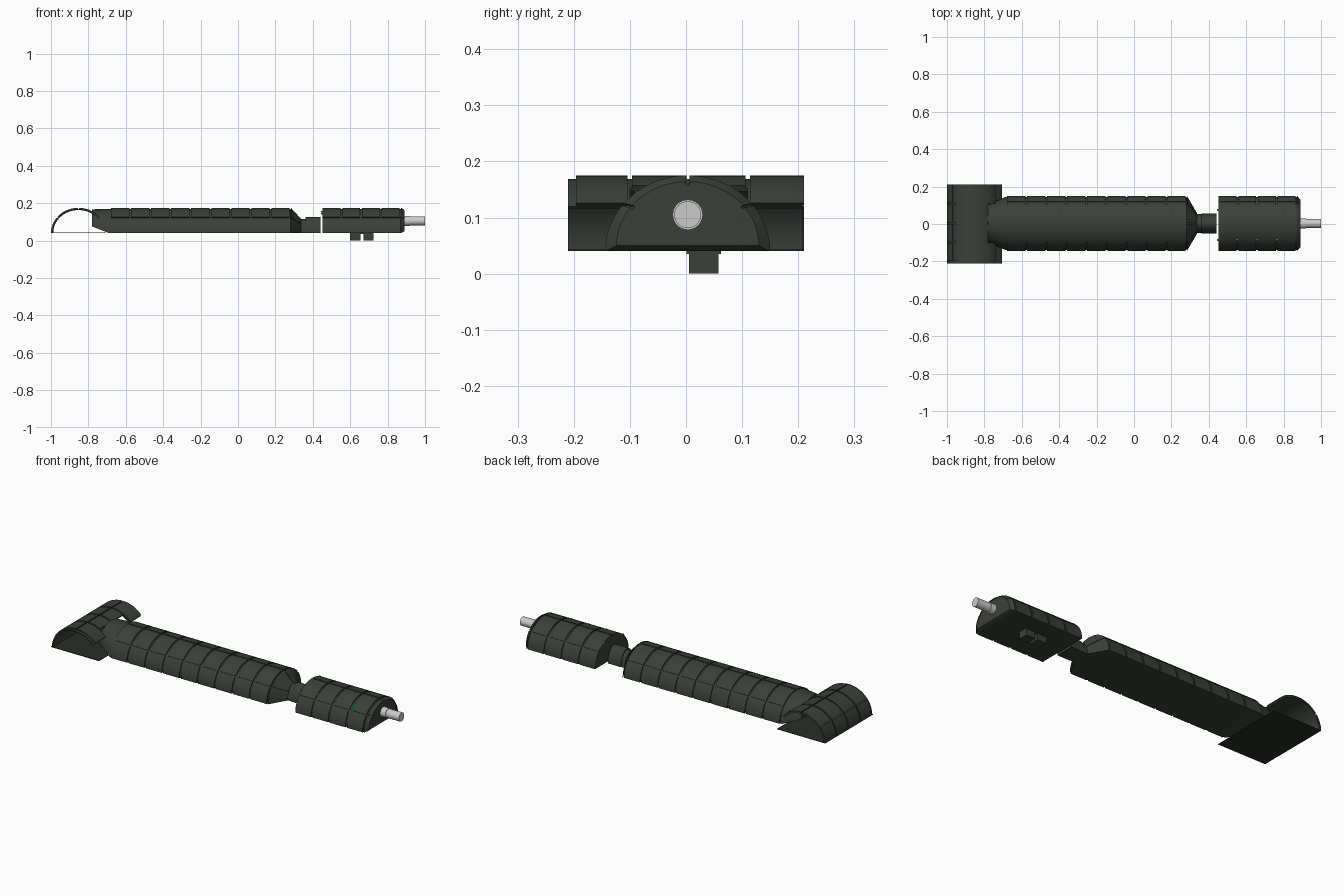
import bpy, bmesh, math
from mathutils import Matrix

cube = bpy.data.objects.get("Cube")
if cube:
    bpy.data.objects.remove(cube)


def material(name, colour, rough=0.6):
    m = bpy.data.materials.new(name)
    m.use_nodes = True
    m.diffuse_color = (*colour, 1)
    node = m.node_tree.nodes["Principled BSDF"]
    node.inputs["Base Color"].default_value = (*colour, 1)
    node.inputs["Roughness"].default_value = rough
    return m


HULL = material("dark olive grey", (0.042, 0.051, 0.040))
CORE = material("near black olive", (0.022, 0.027, 0.021))
STEEL = material("light grey", (0.6, 0.6, 0.6))
GLOW = material("bright green", (0.0, 0.6, 0.02))

GROUND = 0.04           # underside of the modules
HW, H = 0.147, 0.135    # outer half width and height of a module
SKIN = 0.006            # plate thickness
SEAMS = (0, 38, 90, 142, 180)
MID = 0.003


def arc(hw, h, base, a0=0, a1=180):
    """Points along an elliptical arch, as (sideways, height)."""
    n = max(3, round((a1 - a0) / 6))
    angles = [math.radians(a0 + (a1 - a0) * i / n) for i in range(n + 1)]
    return [(hw * math.cos(a), base + h * math.sin(a)) for a in angles]


def loft(bm, stations, axis="x", centre=MID):
    """Skin closed profiles given as (position, points) and cap both ends."""
    rows = []
    for u, pts in stations:
        place = (lambda s, z: (u, centre + s, z)) if axis == "x" else (lambda s, z: (centre + s, u, z))
        rows.append([bm.verts.new(place(s, z)) for s, z in pts])
    count = len(rows[0])
    for r, q in zip(rows, rows[1:]):
        for i in range(count):
            j = (i + 1) % count
            bm.faces.new((r[i], r[j], q[j], q[i]))
    bm.faces.new(rows[0])
    bm.faces.new(rows[-1])


def finish(bm, name, mat):
    bmesh.ops.recalc_face_normals(bm, faces=bm.faces)
    mesh = bpy.data.meshes.new(name)
    bm.to_mesh(mesh)
    bm.free()
    mesh.materials.append(mat)
    ob = bpy.data.objects.new(name, mesh)
    bpy.context.collection.objects.link(ob)
    bpy.ops.object.select_all(action="DESELECT")
    ob.select_set(True)
    bpy.context.view_layer.objects.active = ob
    bpy.ops.object.shade_smooth_by_angle(angle=math.radians(30))
    return ob


def core(name, sections, mat=CORE):
    bm = bmesh.new()
    loft(bm, [(x, arc(hw, h, base)) for x, hw, h, base in sections])
    return finish(bm, name, mat)


def plate(bm, ends, a0, a1, axis="x", centre=MID):
    """One curved plate between two sections (position, hw, h, base)."""
    stations = []
    for u, hw, h, base in ends:
        outer = arc(hw, h, base, a0, a1)
        inner = arc(hw - SKIN, h - SKIN, base, a0, a1)
        stations.append((u, outer + inner[::-1]))
    loft(bm, stations, axis, centre)


def seam_pairs():
    for a, b in zip(SEAMS, SEAMS[1:]):
        yield a + (1.3 if a else 0), b - (1.3 if b < 180 else 0)


def plated(name, edges, end):
    """Rings of four plates each, closed by a tapered ring."""
    bm = bmesh.new()
    for a0, a1 in seam_pairs():
        for x0, x1 in zip(edges, edges[1:]):
            plate(bm, [(x0 + .005, HW, H, GROUND), (x1 - .005, HW, H, GROUND)], a0, a1)
        plate(bm, [(edges[-1] + .003, HW, H, GROUND), end], a0, a1)
    return finish(bm, name, HULL)


def box(name, mat, lo, hi):
    bm = bmesh.new()
    size = [b - a for a, b in zip(lo, hi)]
    mid = [(a + b) / 2 for a, b in zip(lo, hi)]
    bmesh.ops.create_cube(bm, size=1, matrix=Matrix.Translation(mid) @ Matrix.Diagonal((*size, 1)))
    return finish(bm, name, mat)


def rod(name, mat, x0, x1, radius, z):
    bm = bmesh.new()
    turn = Matrix.Translation(((x0 + x1) / 2, MID, z)) @ Matrix.Rotation(math.pi / 2, 4, "Y")
    bmesh.ops.create_cone(bm, cap_ends=True, segments=24, radius1=radius, radius2=radius,
                          depth=x1 - x0, matrix=turn)
    return finish(bm, name, mat)


# Long main hull with a necked end inside the cross module
cw, ch = HW - SKIN, H - SKIN
core("main_hull_core", [(-.78, .1, .092, .075), (-.69, cw, ch, GROUND),
                        (.28, cw, ch, GROUND), (.335, .049, .07, GROUND)], HULL)
plated("main_hull_plates", [-.683 + .107 * i for i in range(10)], (.337, .055, .076, GROUND))

# Connecting neck
core("connecting_neck", [(.32, .05, .075, GROUND), (.36, .05, .075, GROUND),
                         (.36, .053, .085, GROUND), (.44, .053, .085, GROUND)], HULL)

# Rear module
core("rear_module_core", [(.453, cw, ch, GROUND), (.87, cw, ch, GROUND),
                          (.888, .122, .108, .05)], HULL)
plated("rear_module_plates", [.447 + .1055 * i for i in range(5)], (.89, .127, .114, .05))

# Nozzle
rod("nozzle_collar", STEEL, .87, .92, .027, .105)
rod("nozzle", STEEL, .91, 1.0, .024, .105)

# Open cross module: the low plates facing the main hull are left out
CX = -.853
box("cross_module_floor", CORE, (-1, -.21, GROUND), (-.705, .21, GROUND + .003))
liner, skin = bmesh.new(), bmesh.new()
rings = [-.2, -.1, .005, .11, .21]
for y0, y1, start in ((-.21, -.1, 38), (-.1, .11, 60), (.11, .208, 38)):
    plate(liner, [(y0, cw, ch, GROUND), (y1, cw, ch, GROUND)], start, 180, "y", CX)
for i, (y0, y1) in enumerate(zip(rings, rings[1:])):
    for a0, a1 in list(seam_pairs())[1:]:
        if i in (1, 2):
            a0 = max(a0, 60)
        plate(skin, [(y0 + .004, HW, H, GROUND), (y1 - .004 * (i < 3), HW, H, GROUND)], a0, a1, "y", CX)
finish(liner, "cross_module_liner", HULL)
finish(skin, "cross_module_plates", HULL)

# Belly clamps under the rear module
box("clamp_base", HULL, (.6, .001, .035), (.725, .062, .042))
for i, x in enumerate((.6, .67)):
    box(f"belly_clamp_{i + 1}", HULL, (x, .005, 0), (x + .055, .058, .038))

# Small lights set in the rear module's ring gaps
for i in range(4):
    for side, angle in (("front", 128), ("back", 60)):
        if side == "front" or i == 0:
            a = math.radians(angle)
            x, y, z = .447 + .1055 * i, MID + (HW - .004) * math.cos(a), GROUND + (H - .004) * math.sin(a)
            box(f"{side}_light_{i + 1}", GLOW, (x - .004, y - .006, z - .004), (x + .004, y + .006, z + .004))
